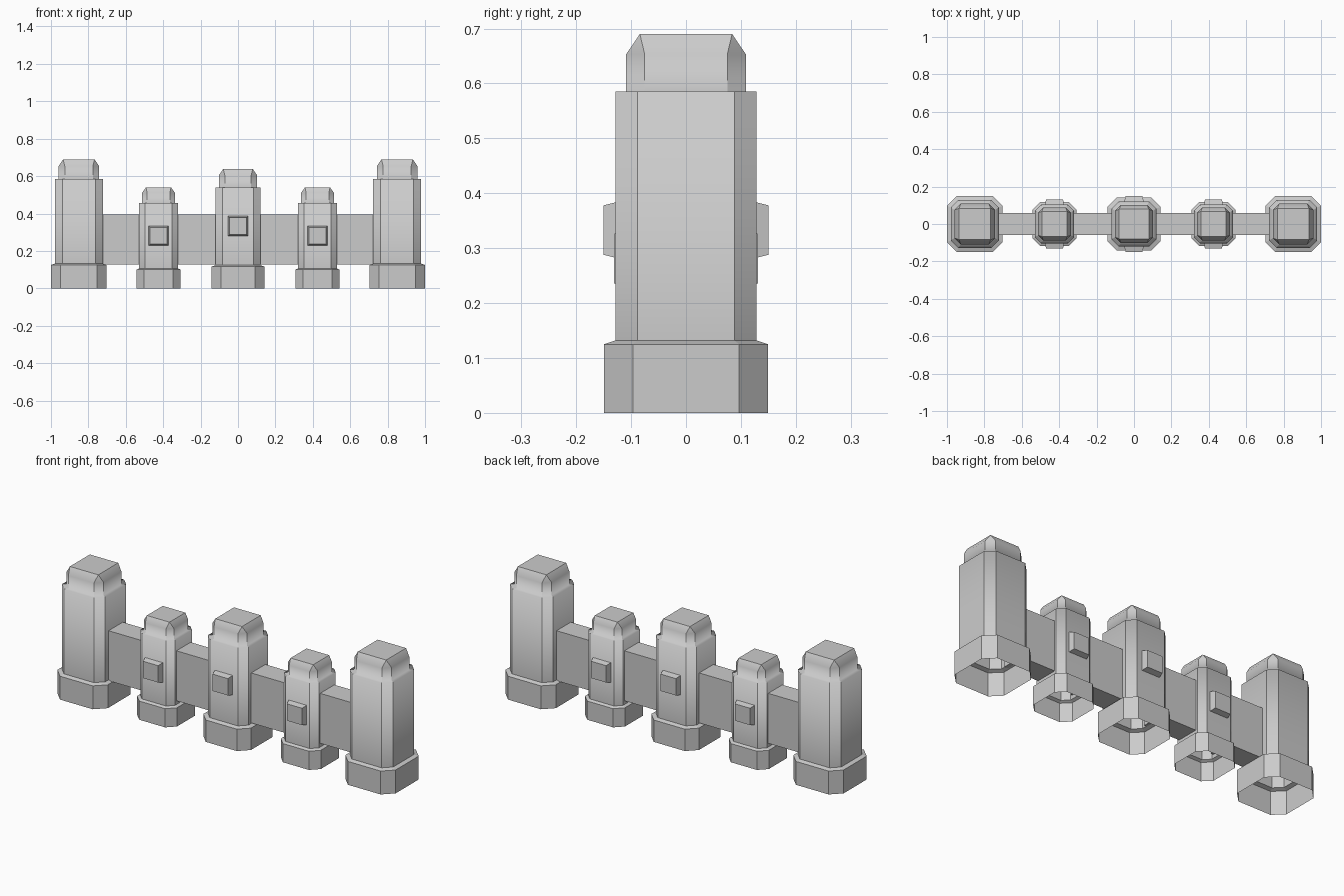
import bpy, bmesh

if "Cube" in bpy.data.objects:
    bpy.data.objects.remove(bpy.data.objects["Cube"])

stone = bpy.data.materials.new("light grey stone")
stone.diffuse_color = (0.6, 0.6, 0.6, 1)
stone.use_nodes = True
stone.node_tree.nodes["Principled BSDF"].inputs["Base Color"].default_value = stone.diffuse_color


def finish(bm, name):
    me = bpy.data.meshes.new(name)
    bm.to_mesh(me)
    bm.free()
    me.materials.append(stone)
    ob = bpy.data.objects.new(name, me)
    bpy.context.collection.objects.link(ob)
    return ob


def octagon(h, c):
    """Square of half size h with corners cut by c, counter-clockwise."""
    k = h - c
    return [(h, -k), (h, k), (k, h), (-k, h), (-h, k), (-h, -k), (-k, -h), (k, -h)]


def tower(name, cx, rings):
    """Loft chamfered squares (half, cut, z); open at the bottom, capped at the top."""
    bm = bmesh.new()
    loops = [[bm.verts.new((cx + x, y, z)) for x, y in octagon(h, c)] for h, c, z in rings]
    for i, (a, b) in enumerate(zip(loops, loops[1:])):
        for j in range(8):
            f = bm.faces.new((a[j], a[(j + 1) % 8], b[(j + 1) % 8], b[j]))
            f.smooth = i >= 2
            # upright corner edges stay crisp
            bm.edges.get((a[j], b[j])).smooth = False
    bm.faces.new(loops[-1])
    bmesh.ops.remove_doubles(bm, verts=bm.verts, dist=0.0005)
    return finish(bm, name)


def block(name, lo, hi):
    """Closed block between two rectangles of four points."""
    bm = bmesh.new()
    a = [bm.verts.new(p) for p in lo]
    b = [bm.verts.new(p) for p in hi]
    bm.faces.new(a[::-1])
    bm.faces.new(b)
    for j in range(4):
        bm.faces.new((a[j], a[(j + 1) % 4], b[(j + 1) % 4], b[j]))
    bmesh.ops.recalc_face_normals(bm, faces=bm.faces)
    return finish(bm, name)


def rings(base, shaft, cap, top, zb, zs, zc, zt):
    return [(base, base * 0.35, 0), (base, base * 0.35, zb), (shaft, shaft * 0.31, zb + 0.007),
            (shaft, shaft * 0.31, zs), (cap, cap * 0.31, zs), (cap, cap * 0.31, zc), (top, 0, zt)]


SQ = [(-1, -1), (1, -1), (1, 1), (-1, 1)]


def plate(name, cx, cz, y_in, y_out):
    # tapered square boss on a tower face
    ring = lambda h, y: [(cx + u * h, y, cz + v * h) for u, v in SQ]
    block(name, ring(0.053, y_in), ring(0.045, y_out))


# towers
large = rings(0.149, 0.128, 0.109, 0.084, 0.125, 0.585, 0.653, 0.69)
middle = rings(0.141, 0.12, 0.102, 0.079, 0.117, 0.54, 0.605, 0.638)
small = rings(0.118, 0.103, 0.088, 0.067, 0.1, 0.455, 0.51, 0.54)
tower("middle_tower", 0, middle)
for s, side in ((-1, "left"), (1, "right")):
    tower(side + "_end_tower", s * 0.851, large)
    tower(side + "_small_tower", s * 0.425, small)
    # wall panels between towers
    for part, x0, x1 in (("inner", 0.112, 0.33), ("outer", 0.515, 0.73)):
        m, h = s * (x0 + x1) / 2, (x1 - x0) / 2
        block(side + "_" + part + "_wall", [(m + u * h, v * 0.06, 0.127) for u, v in SQ],
              [(m + u * h, v * 0.06, 0.394) for u, v in SQ])

# square bosses, front and back
for d, face in ((-1, "front"), (1, "back")):
    plate(face + "_middle_boss", 0, 0.333, d * 0.118, d * 0.15)
    for s, side in ((-1, "left"), (1, "right")):
        plate(face + "_" + side + "_boss", s * 0.425, 0.281, d * 0.101, d * 0.131)
